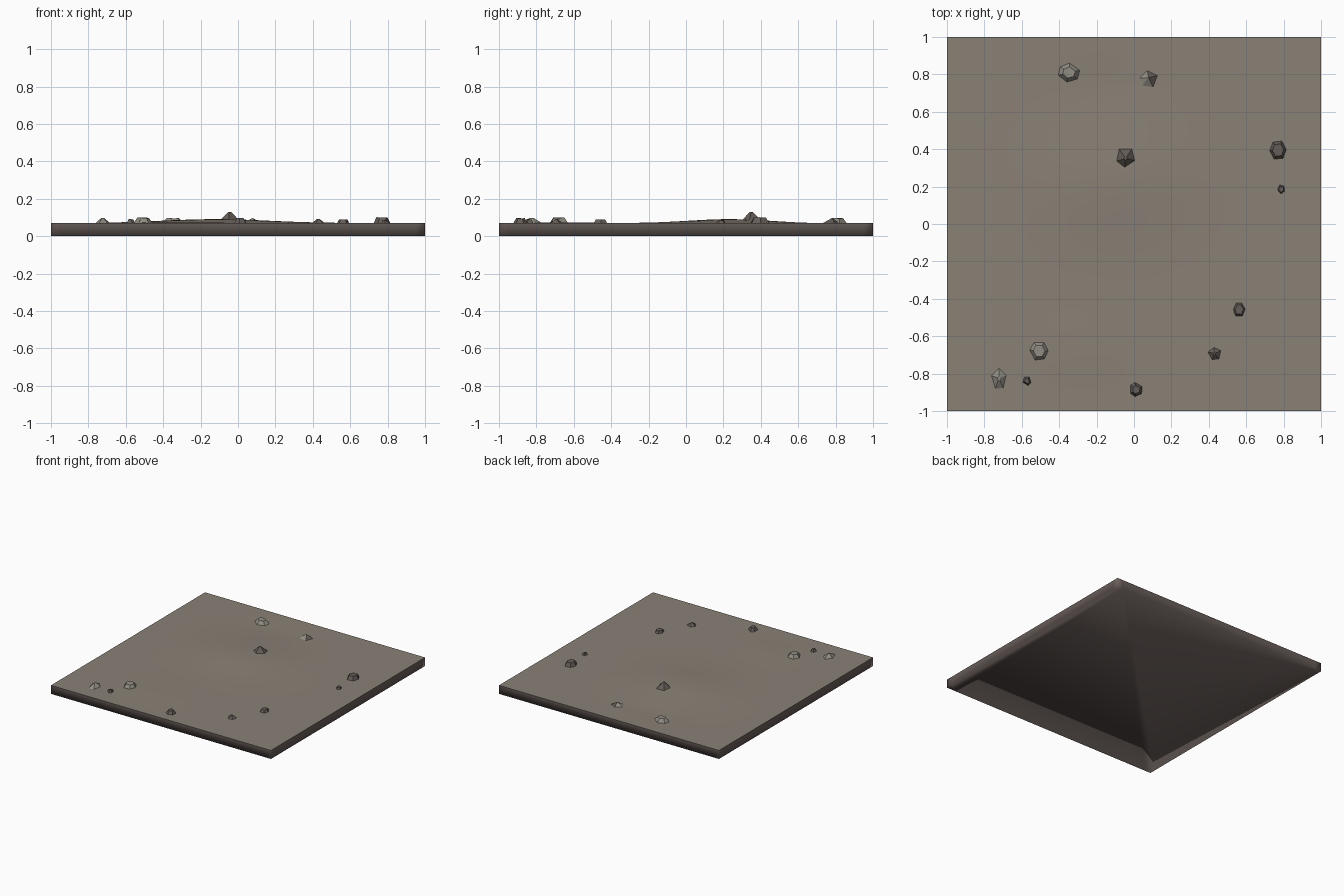
import bpy, bmesh, math, random

if "Cube" in bpy.data.objects:
    bpy.data.objects.remove(bpy.data.objects["Cube"])


def material(name, rgb):
    lin = [((c / 255 + 0.055) / 1.055) ** 2.4 for c in rgb]
    m = bpy.data.materials.new(name)
    m.diffuse_color = (*lin, 1)
    m.use_nodes = True
    m.node_tree.nodes["Principled BSDF"].inputs["Base Color"].default_value = m.diffuse_color
    return m


EARTH = material("grey brown earth", (138, 129, 118))
EDGE = material("dark earth edge", (106, 95, 91))
PALE = material("pale stone", (146, 142, 132))
DARK = material("dark stone", (100, 92, 87))

BASE = 0.07


def ground_height(x, y):
    """Low mound plus shallow ripples that fade out at the slab edge."""
    mound = 0.021 * math.exp(-((x + 0.12) / 0.40) ** 2 - ((y - 0.23) / 0.30) ** 2)
    ripple = 0.004 * math.exp(-((x + 0.3) / 0.25) ** 2 - ((y + 0.65) / 0.2) ** 2)
    dip = -0.004 * math.exp(-((x + 0.2) / 0.25) ** 2 - ((y - 0.75) / 0.15) ** 2)
    fade = min(1, (1 - abs(x)) / 0.25) * min(1, (1 - abs(y)) / 0.25)
    return BASE + (mound + ripple + dip) * fade


def finish(name, bm, mats):
    bmesh.ops.recalc_face_normals(bm, faces=bm.faces)
    me = bpy.data.meshes.new(name)
    bm.to_mesh(me)
    bm.free()
    for m in mats:
        me.materials.append(m)
    ob = bpy.data.objects.new(name, me)
    bpy.context.collection.objects.link(ob)
    return ob


# Ground slab: rolling smooth top, straight sides, flat underside
bm = bmesh.new()
bmesh.ops.create_grid(bm, x_segments=40, y_segments=40, size=1)
top = list(bm.faces)
for f in top:
    f.smooth = True
rim = [e for e in bm.edges if e.is_boundary]
for v in bm.verts:
    v.co.z = ground_height(v.co.x, v.co.y)
wall = bmesh.ops.extrude_edge_only(bm, edges=rim)["geom"]
for v in wall:
    if isinstance(v, bmesh.types.BMVert):
        v.co.z = 0
for f in bm.faces:
    if f not in top:
        f.material_index = 1
bottom = [e for e in wall if isinstance(e, bmesh.types.BMEdge) and e.is_boundary]
for f in bmesh.ops.contextual_create(bm, geom=bottom)["faces"]:
    f.material_index = 1
for e in bm.edges:
    if len({f.material_index for f in e.link_faces}) > 1:
        e.smooth = False
finish("ground_slab", bm, [EARTH, EDGE])


# Rocks: faceted irregular stumps fitted to a given footprint
def rock(name, x0, x1, y0, y1, peak, sides, taper, turn, kind, seed):
    rng = random.Random(seed)
    pts = []
    for i in range(sides):
        a = math.radians(turn) + math.tau * (i + rng.uniform(-0.15, 0.15)) / sides
        pts.append((math.cos(a), math.sin(a)))
    xs, ys = [p[0] for p in pts], [p[1] for p in pts]
    pts = [(x0 + (x1 - x0) * (p[0] - min(xs)) / (max(xs) - min(xs)),
            y0 + (y1 - y0) * (p[1] - min(ys)) / (max(ys) - min(ys))) for p in pts]
    cx, cy = (x0 + x1) / 2, (y0 + y1) / 2
    floor = ground_height(cx, cy) - 0.012
    bm = bmesh.new()
    low = [bm.verts.new((x, y, floor)) for x, y in pts]
    bm.faces.new(low[::-1])
    if taper == 0:
        high = [bm.verts.new((cx, cy + 0.01, peak))] * sides
    else:
        high = [bm.verts.new((cx + (x - cx) * taper, cy + (y - cy) * taper,
                              peak - rng.uniform(0, 0.004))) for x, y in pts]
        bm.faces.new(high)
    for i in range(sides):
        j = (i + 1) % sides
        ring = [low[i], low[j], high[j]]
        if taper:
            ring.append(high[i])
        bm.faces.new(ring)
    bmesh.ops.triangulate(bm, faces=bm.faces)
    bmesh.ops.recalc_face_normals(bm, faces=bm.faces)
    for f in bm.faces:
        f.material_index = int(kind == 1 or (kind == 2 and f.normal.x > 0.05))
    finish(name, bm, [PALE, DARK])


# x0, x1, y0, y1, peak, sides, taper, turn, kind (0 pale, 1 dark, 2 mixed)
ROCKS = [
    (-0.415, -0.28, 0.75, 0.87, 0.098, 6, 0.50, 20, 0),
    (0.01, 0.145, 0.71, 0.835, 0.098, 5, 0.00, 90, 2),
    (-0.105, 0.015, 0.29, 0.41, 0.130, 5, 0.14, 270, 1),
    (0.72, 0.82, 0.34, 0.45, 0.102, 6, 0.60, 10, 1),
    (0.763, 0.81, 0.155, 0.215, 0.088, 5, 0.55, 40, 1),
    (0.525, 0.60, -0.50, -0.415, 0.091, 6, 0.60, 0, 1),
    (0.38, 0.48, -0.74, -0.645, 0.092, 5, 0.15, 100, 1),
    (-0.025, 0.05, -0.93, -0.84, 0.098, 6, 0.50, 30, 1),
    (-0.60, -0.545, -0.87, -0.81, 0.092, 5, 0.45, 60, 1),
    (-0.565, -0.45, -0.735, -0.625, 0.100, 6, 0.55, 0, 0),
    (-0.775, -0.67, -0.90, -0.75, 0.099, 5, 0.15, 90, 0),
]
for n, spec in enumerate(ROCKS, 1):
    rock(f"rock_{n}", *spec, seed=n)
